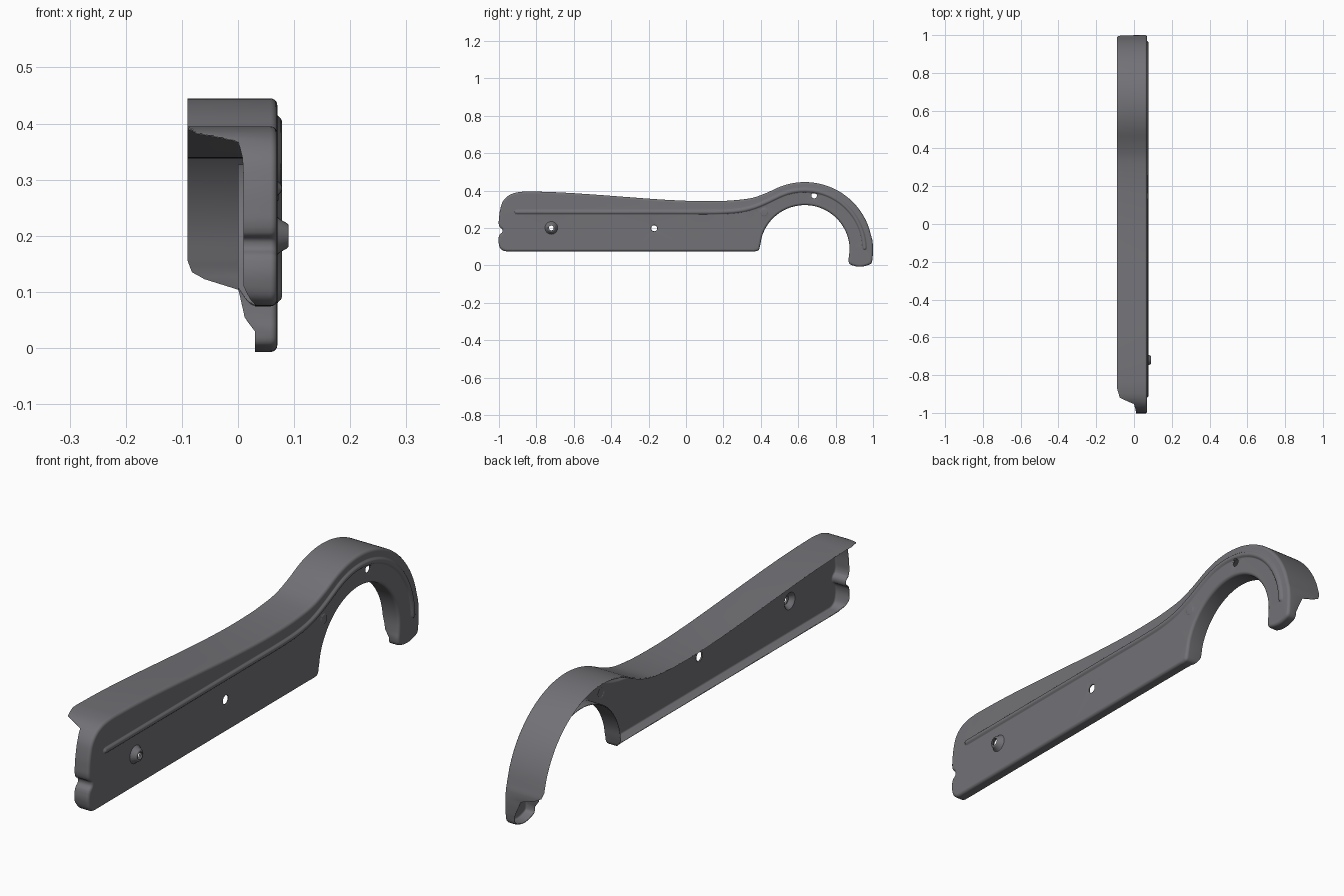
import bpy, bmesh
from math import sin, cos, pi, radians
from mathutils import Vector

if "Cube" in bpy.data.objects:
    bpy.data.objects.remove(bpy.data.objects["Cube"], do_unlink=True)

FACE = 0.07              # outer face of the side plate
WHEEL = (0.635, 0.082)   # centre of the round cut-out


def arc(radius, angles, depth):
    """Points (y, z, depth) on a circle around the cut-out centre."""
    return [(WHEEL[0] + radius * cos(radians(a)), WHEEL[1] + radius * sin(radians(a)), depth)
            for a in angles]


def smooth(points, steps, closed):
    """Smooth path through points; the third value is blended linearly."""
    p = [Vector(q) for q in points]
    n = len(p)

    def tangent(i):
        if not closed and i in (0, n - 1):
            return (p[min(i + 1, n - 1)] - p[max(i - 1, 0)]).xy.normalized()
        a, b = (p[i] - p[i - 1]).xy, (p[(i + 1) % n] - p[i]).xy
        return (a.normalized() * b.length + b.normalized() * a.length).normalized()

    out = []
    for i in range(n if closed else n - 1):
        j = (i + 1) % n
        a, b = p[i].xy, p[j].xy
        length = (b - a).length
        ta, tb = tangent(i) * length, tangent(j) * length
        for k in range(steps):
            t = k / steps
            q = (a * (2*t**3 - 3*t**2 + 1) + ta * (t**3 - 2*t**2 + t)
                 + b * (3*t**2 - 2*t**3) + tb * (t**3 - t**2))
            out.append(Vector((q.x, q.y, p[i].z + (p[j].z - p[i].z) * t)))
    return out if closed else out + [p[-1]]


def left_normals(path, closed):
    n, res = len(path), []
    for i in range(n):
        a = path[i - 1] if closed or i else path[0]
        b = path[(i + 1) % n] if closed or i < n - 1 else path[-1]
        d = (b - a).xy.normalized()
        res.append(Vector((-d.y, d.x)))
    return res


bm = bmesh.new()


def ring(points):
    """Closed loop of edges from (x, y, z) points."""
    vs = [bm.verts.new(q) for q in points]
    return vs, [bm.edges.new((vs[i - 1], vs[i])) for i in range(len(vs))]


def bridge(a, b):
    for i in range(len(a)):
        bm.faces.new((a[i - 1], a[i], b[i], b[i - 1]))


def fill(edges):
    bmesh.ops.triangle_fill(bm, edges=edges, use_beauty=True, normal=(1, 0, 0))


def emboss(loops, capped):
    """Stack of loops pressed into the plate; returns the border edges."""
    rings = [ring(q) for q in loops]
    for a, b in zip(rings, rings[1:]):
        bridge(a[0], b[0])
    if capped:
        fill(rings[-1][1])
    return rings[0][1]


def circle(y, z, r, x, n=28):
    return [(x, y + r * cos(2*pi*i/n), z + r * sin(2*pi*i/n)) for i in range(n)]


# Outline of the guard; the third value is the x reached by the edge flange
IN, LOW, WIDE = 0.0, 0.03, -0.09
bottom = [(-.9, .075, LOW), (.34, .075, LOW), (.37, .075, LOW), (.387, .08, .02)]
cutout = arc(.24, range(174, -1, -12), IN)
tip = [(.872, .055, .012), (.869, .03, LOW), (.874, .008, LOW), (.89, 0, LOW),
       (.97, 0, LOW), (.99, .01, LOW), (.997, .035, LOW), (.999, .06, .02)]
rear = arc(.365, [3.5], IN) + arc(.365, [6.5], -.06) + arc(.365, [8.5], -.082)
rear += arc(.363, range(12, 112, 9), WIDE)
top = [(y, z, WIDE) for y, z in (
    (.43, .387), (.36, .362), (.27, .349), (.12, .343), (-.1, .35), (-.3, .364),
    (-.5, .379), (-.7, .391), (-.8, .394), (-.87, .394))]
front = [(-.92, .386, -.075), (-.953, .37, IN), (-.98, .34, .008)]
front += [(y, z, .01) for y, z in (
    (-.993, .3), (-1, .25), (-1, .215), (-.995, .203), (-.982, .192), (-.982, .178),
    (-.995, .166), (-1, .155), (-1, .11))]
front += [(-.992, .09, .02), (-.975, .078, LOW), (-.94, .075, LOW)]

outline = smooth(bottom + cutout + tip + rear + top + front, 4, True)
inward = left_normals(outline, True)


def rim(inset, x=None):
    return [(q.z if x is None else x, q.x + n.x * inset, q.y + n.y * inset)
            for q, n in zip(outline, inward)]


# Flange and rounded edge
R = 0.012
rings = [ring(rim(0))]
for a in (0, 22.5, 45, 67.5, 90):
    rings.append(ring(rim(R * (1 - cos(radians(a))), FACE - R * (1 - sin(radians(a))))))
for a, b in zip(rings, rings[1:]):
    bridge(a[0], b[0])
border = list(rings[-1][1])

# Raised bead following the top edge
bead = [(-.905, .285, 0), (-.6, .285, 0), (0, .285, 0), (.15, .285, 0), (.25, .289, 0),
        (.34, .304, 0), (.42, .334, 0)] + arc(.32, range(116, 1, -6), 0)
bead = smooth(bead, 3, False)
side = left_normals(bead, False)


def bead_loop(w, x):
    pts = [q.xy + n * w for q, n in zip(bead, side)]
    d = Vector((side[-1].y, -side[-1].x))
    pts += [bead[-1].xy + (side[-1] * cos(t) + d * sin(t)) * w for t in (pi/4, pi/2, 3*pi/4)]
    pts += [q.xy - n * w for q, n in reversed(list(zip(bead, side)))]
    d = Vector((-side[0].y, side[0].x))
    pts += [bead[0].xy + (d * sin(t) - side[0] * cos(t)) * w for t in (pi/4, pi/2, 3*pi/4)]
    return [(x, q.x, q.y) for q in pts]


border += emboss([bead_loop(w, FACE + h) for w, h in
                  ((.014, 0), (.011, .002), (.007, .0065), (.003, .008))], True)

# Mounting boss, bolt holes and round pad
border += emboss([circle(-.72, .2, r, FACE + h) for r, h in
                  ((.034, 0), (.03, .004), (.022, .018), (.019, .02), (.014, .02),
                   (.013, .014))], False)
border += emboss([circle(-.17, .198, r, FACE + h) for r, h in
                  ((.024, 0), (.017, -.003), (.016, -.006))], False)
border += emboss([circle(.685, .373, .015, FACE)], False)
border += emboss([circle(.417, .283, r, FACE + h) for r, h in
                  ((.022, 0), (.018, .003))], True)

# Flat side plate around all pressed features
fill(border)
bmesh.ops.recalc_face_normals(bm, faces=bm.faces)
if max(bm.faces, key=lambda f: f.calc_area() * abs(f.normal.x)).normal.x < 0:
    bmesh.ops.reverse_faces(bm, faces=bm.faces)

mesh = bpy.data.meshes.new("guard_shell")
bm.to_mesh(mesh)
bm.free()
guard = bpy.data.objects.new("guard_shell", mesh)
bpy.context.collection.objects.link(guard)

# Dark grey plastic
mat = bpy.data.materials.new("dark_grey")
mat.use_nodes = True
colour = (0.17, 0.17, 0.185, 1)
mat.diffuse_color = colour
mat.node_tree.nodes["Principled BSDF"].inputs["Base Color"].default_value = colour
mesh.materials.append(mat)

# Smooth shading and sheet thickness
bpy.ops.object.select_all(action='DESELECT')
guard.select_set(True)
bpy.context.view_layer.objects.active = guard
bpy.ops.object.shade_smooth_by_angle(angle=radians(40))
shell = guard.modifiers.new("thickness", 'SOLIDIFY')
shell.thickness = 0.005
shell.offset = -1
normals = guard.modifiers.new("normals", 'WEIGHTED_NORMAL')
normals.keep_sharp = True
